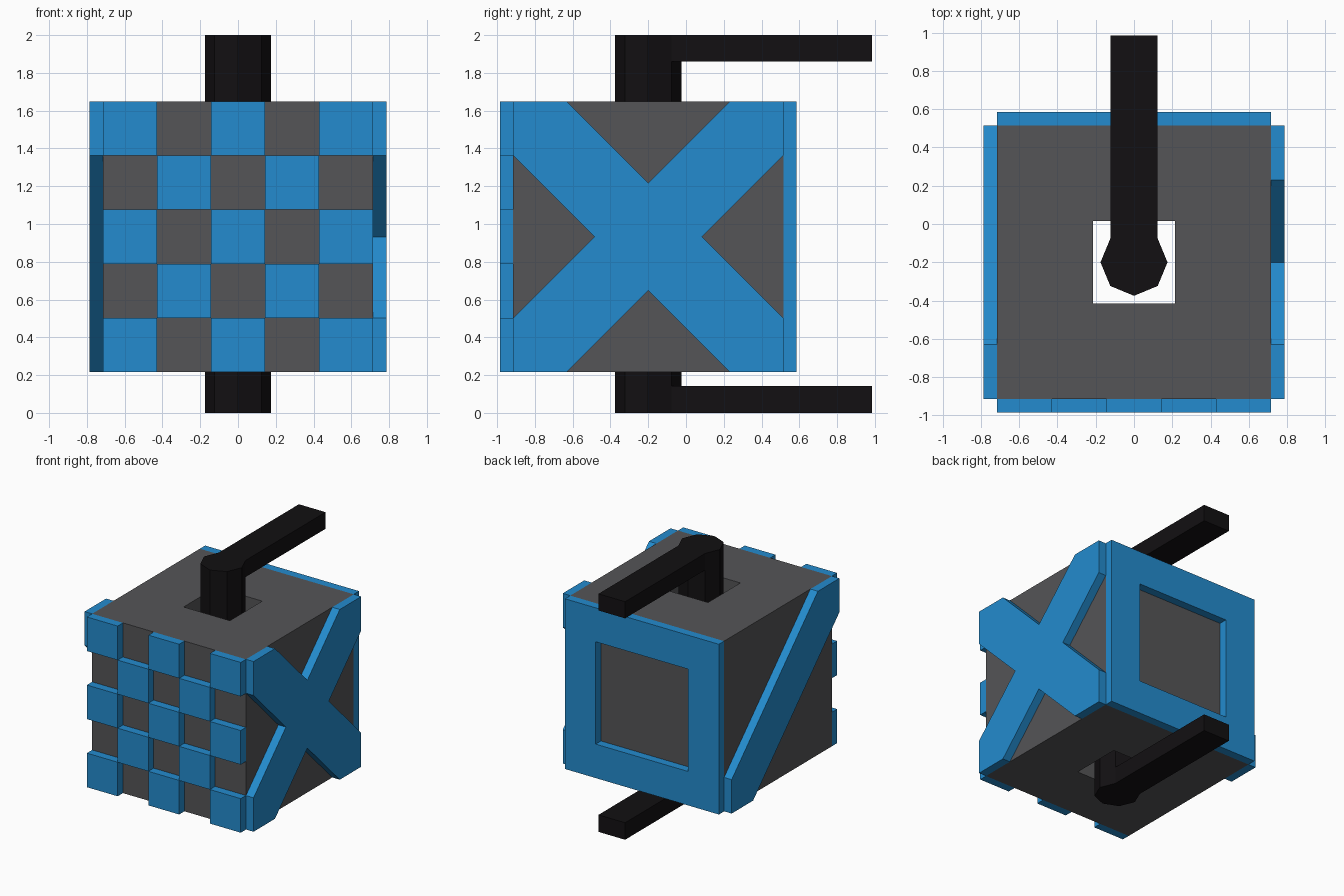
import bpy, bmesh
from math import pi
from mathutils import Matrix, Vector

if "Cube" in bpy.data.objects:
    bpy.data.objects.remove(bpy.data.objects["Cube"])

CY, CZ = -0.2, 0.9325      # centre of the block
H, T, C = 0.715, 0.07, 0.286  # half size, panel thickness, checker cell
Q = 0.43                   # distance of notches and openings from the centre


def material(name, rgb):
    m = bpy.data.materials.new(name)
    m.diffuse_color = (*rgb, 1)
    m.use_nodes = True
    m.node_tree.nodes["Principled BSDF"].inputs["Base Color"].default_value = m.diffuse_color
    return m


blue = material("blue", (0.017, 0.26, 0.62))
grey = material("dark_grey", (0.09, 0.09, 0.095))
black = material("black", (0.006, 0.005, 0.006))


def finish(name, bm, mat):
    bmesh.ops.recalc_face_normals(bm, faces=bm.faces)
    me = bpy.data.meshes.new(name)
    bm.to_mesh(me)
    bm.free()
    me.materials.append(mat)
    ob = bpy.data.objects.new(name, me)
    bpy.context.collection.objects.link(ob)
    return ob


# Mapping of panel coordinates (u, v, depth) to each side
def on_x(u, v, d): return Vector((d, CY + u, CZ + v))
def on_y(u, v, d): return Vector((u, CY + d, CZ + v))
def on_z(u, v, d): return Vector((u, CY + v, CZ + d))


def prism(bm, pts, d0, d1, place):
    f = bm.faces.new([bm.verts.new(place(u, v, d0)) for u, v in pts])
    r = bmesh.ops.extrude_face_region(bm, geom=[f])
    vs = [g for g in r["geom"] if isinstance(g, bmesh.types.BMVert)]
    bmesh.ops.translate(bm, verts=vs, vec=place(0, 0, d1) - place(0, 0, d0))


def frame(name, outer, inner, d0, d1, place, mat):
    bm = bmesh.new()
    signs = [(-1, -1), (1, -1), (1, 1), (-1, 1)]
    loops = [[bm.verts.new(place(a * s, b * s, d)) for a, b in signs]
             for s, d in ((outer, d0), (outer, d1), (inner, d1), (inner, d0))]
    for k in range(4):
        a, b = loops[k], loops[(k + 1) % 4]
        for i in range(4):
            j = (i + 1) % 4
            bm.faces.new((a[i], a[j], b[j], b[i]))
    return finish(name, bm, mat)


# Block with a square shaft through it, and the raised square frame at the back
frame("block", H, 0.215, -H, H, on_z, grey)
frame("back_frame", H, Q, H, H + T, on_y, blue)

# Raised checker tiles on the front
bm = bmesh.new()
for i in range(5):
    for j in range(5):
        if (i + j) % 2 == 0:
            u, v = -H + i * C, -H + j * C
            prism(bm, [(u, v), (u + C, v), (u + C, v + C), (u, v + C)],
                  -H, -H - T, on_y)
finish("front_checker_tiles", bm, blue)

# Cross on the right side: one quarter turned four times
bm = bmesh.new()
pts = []
u, v = [(H, Q), (H, H), (Q, H), (0, H - Q)], []
for k in range(4):
    pts += u
    u = [(-b, a) for a, b in u]
e = Q
pts = [(a, b) for a, b in pts]
prism(bm, pts, H, H + T, on_x)
finish("right_cross", bm, blue)

# Diagonal bar on the left side
bm = bmesh.new()
prism(bm, [(-H, H), (-Q, H), (H, -Q), (H, -H), (Q, -H), (-H, Q)],
      -H, -H - T, on_x)
finish("left_diagonal_bar", bm, blue)

# Eight-sided axle with an arm drawn out of its back at both ends
bm = bmesh.new()
R = 0.175
levels = (0, 0.143, 1.86, 2)
rings = []
for z in levels:
    rings.append([bm.verts.new(Matrix.Rotation(k * pi / 4, 3, 'Z') @ Vector((R, 0, 0))
                               + Vector((0, CY, z))) for k in range(8)])
for a, b in zip(rings, rings[1:]):
    for i in range(8):
        j = (i + 1) % 8
        bm.faces.new((a[i], a[j], b[j], b[i]))
bm.faces.new(rings[0])
bm.faces.new(rings[-1])
bm.normal_update()
for k in (0, 2):
    lo, hi = rings[k], rings[k + 1]
    sides = [f for f in bm.faces
             if {lo[2], hi[2]} <= set(f.verts)]
    r = bmesh.ops.extrude_face_region(bm, geom=sides)
    bmesh.ops.delete(bm, geom=[f for f in sides if f.is_valid], context='FACES')
    for g in r["geom"]:
        if isinstance(g, bmesh.types.BMVert):
            g.co.y = 0.985
finish("axle_with_arms", bm, black)
